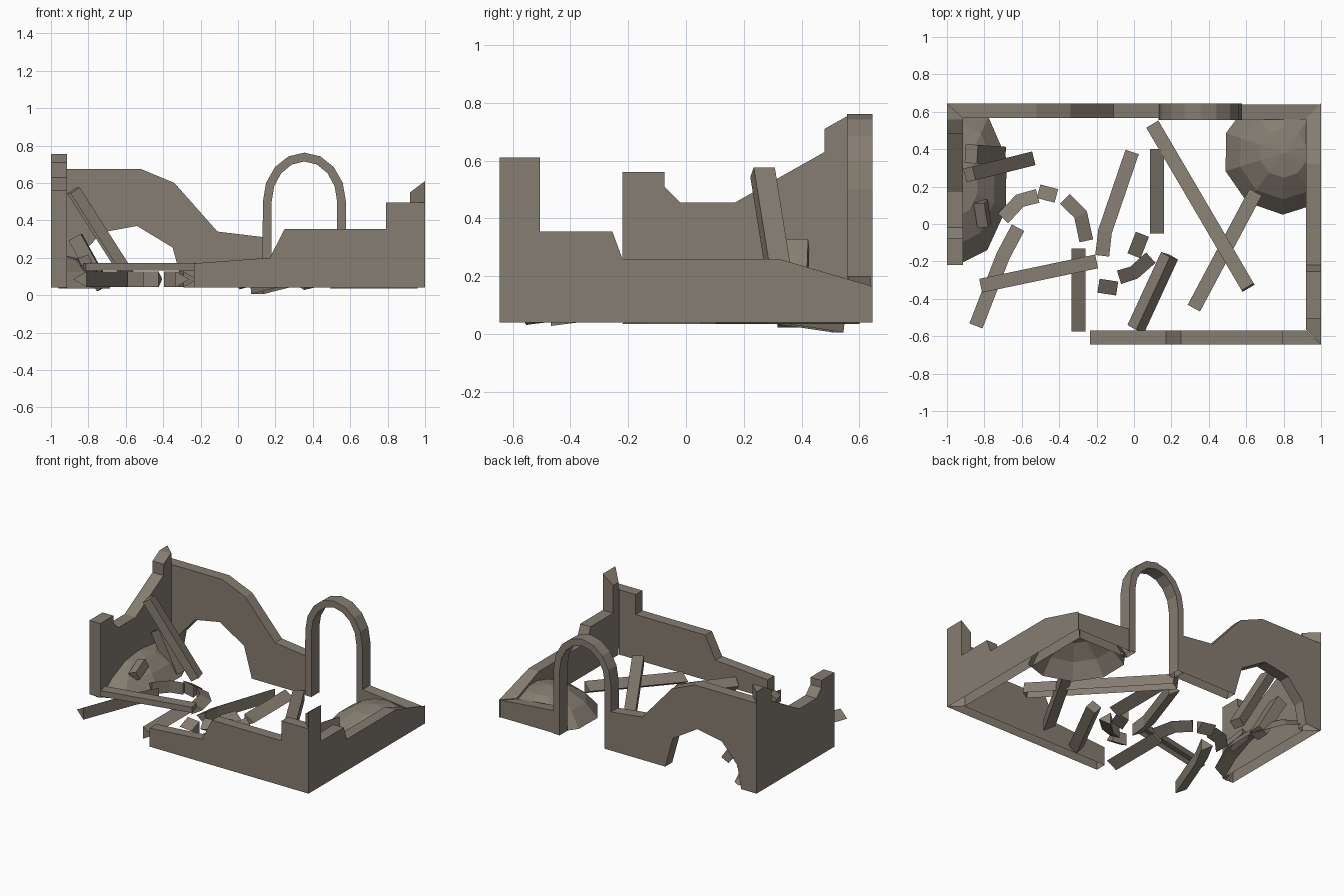
import bpy, bmesh, math
from mathutils import Vector, Matrix

if "Cube" in bpy.data.objects:
    bpy.data.objects.remove(bpy.data.objects["Cube"])

stone = bpy.data.materials.new("weathered stone")
stone.diffuse_color = (0.235, 0.205, 0.165, 1)
stone.use_nodes = True
stone.node_tree.nodes["Principled BSDF"].inputs["Base Color"].default_value = stone.diffuse_color


def finish(bm, name):
    me = bpy.data.meshes.new(name)
    bm.to_mesh(me)
    bm.free()
    me.materials.append(stone)
    bpy.context.collection.objects.link(bpy.data.objects.new(name, me))


def along_x(u, v, d): return (u, d, v)
def along_y(u, v, d): return (d, u, v)


def wall(name, pts, place, lo, hi, mitre=None, open_ends=False):
    """Extrude an outline into a wall without underside; mitre shifts inner corner points."""
    bm = bmesh.new()
    a = [bm.verts.new(place(u, v, lo)) for u, v in pts]
    b = [bm.verts.new(place(u, v, hi)) for u, v in pts]
    bm.faces.new(a)
    bm.faces.new(b[::-1])
    n = len(pts)
    for i in range(n):
        bm.faces.new((a[i], a[(i + 1) % n], b[(i + 1) % n], b[i]))
    bmesh.ops.recalc_face_normals(bm, faces=bm.faces)
    for v in bm.verts:
        if mitre:
            mitre(v.co)
    bm.normal_update()
    drop = [f for f in bm.faces if f.normal.z < -0.9 and f.calc_center_median().z < 0.05]
    if open_ends:
        drop += [f for f in bm.faces if abs(f.normal.x) > 0.3 and abs(f.normal.y) > 0.3]
    bmesh.ops.delete(bm, geom=drop, context='FACES')
    finish(bm, name)


def beam(name, p, q, w=0.075, t=0.07, roll=0, open_below=True):
    """Box stretched from p to q, optionally rolled about its length."""
    p, q = Vector(p), Vector(q)
    d = q - p
    side = d.cross(Vector((0, 0, 1))).normalized()
    up = side.cross(d).normalized()
    rot = Matrix((side, d.normalized(), up)).transposed() @ Matrix.Rotation(math.radians(roll), 3, 'Y')
    bm = bmesh.new()
    bmesh.ops.create_cube(bm, size=1)
    if open_below:
        bm.normal_update()
        bmesh.ops.delete(bm, geom=[f for f in bm.faces if f.normal.z < -0.9], context='FACES')
    for v in bm.verts:
        v.co = (p + q) / 2 + rot @ Vector((v.co.x * w, v.co.y * d.length, v.co.z * t))
    finish(bm, name)


def wedge(name, path, w=0.075, t=0.085):
    """Three-sided bar along a path, sharp edge on the left, upright face on the right."""
    P = [Vector(p) for p in path]
    bm = bmesh.new()
    rings = []
    for i, p in enumerate(P):
        d = P[min(i + 1, len(P) - 1)] - P[max(i - 1, 0)]
        n = Vector((-d.y, d.x, 0)).normalized() * w / 2
        h = Vector((0, 0, t / 2))
        rings.append([bm.verts.new(c) for c in (p + n, p - n - h, p - n + h)])
    for r, s in zip(rings, rings[1:]):
        for k in range(3):
            bm.faces.new((r[k], r[(k + 1) % 3], s[(k + 1) % 3], s[k]))
    bm.faces.new(rings[0])
    bm.faces.new(rings[-1])
    bmesh.ops.recalc_face_normals(bm, faces=bm.faces)
    finish(bm, name)


def mound(name, c, r, x_lim, y_max, turn=0):
    """Low rubble heap: rings shrinking to a peak, open below, trimmed at the walls."""
    bm = bmesh.new()
    n = 10
    rings = [[bm.verts.new((c[0] + r[0] * k * math.cos(turn + math.tau * i / n),
                            c[1] + r[1] * k * math.sin(turn + math.tau * i / n),
                            c[2] + r[2] * h)) for i in range(n)]
             for k, h in ((1, 0), (0.75, 0.5), (0.4, 0.88))]
    top = bm.verts.new((c[0], c[1], c[2] + r[2]))
    for i in range(n):
        j = (i + 1) % n
        for a, b in zip(rings, rings[1:]):
            bm.faces.new((a[i], a[j], b[j], b[i]))
        bm.faces.new((rings[-1][i], rings[-1][j], top))
    for co, no in (((x_lim, 0, 0), (math.copysign(1, x_lim), 0, 0)), ((0, y_max, 0), (0, 1, 0))):
        g = bm.verts[:] + bm.edges[:] + bm.faces[:]
        bmesh.ops.bisect_plane(bm, geom=g, plane_co=co, plane_no=no, clear_outer=True)
    finish(bm, name)


# Mitre rules for the wall corners
def front_mitre(c):
    if c.y > -0.6 and c.x > 0.95: c.x = 0.92


def back_mitre(c):
    if c.y < 0.6 and abs(c.x) > 0.95: c.x = math.copysign(0.918, c.x)


def left_mitre(c):
    if c.x > -0.95 and c.y > 0.6: c.y = 0.567


def right_mitre(c):
    if c.x < 0.95:
        if c.z > 0.6: c.z = 0.55  # corner stub slopes inward
        if abs(c.y) > 0.6: c.y = math.copysign(0.565, c.y)


# Broken outer walls
wall("front_wall", [(-0.235, 0.04), (1, 0.04), (1, 0.495), (0.79, 0.495), (0.79, 0.355),
                    (0.25, 0.355), (0.17, 0.2), (-0.235, 0.17)], along_x, -0.645, -0.57, front_mitre, True)
wall("right_wall", [(-0.645, 0.04), (0.645, 0.04), (0.645, 0.165), (0.32, 0.26), (-0.22, 0.26),
                    (-0.255, 0.355), (-0.505, 0.355), (-0.505, 0.61), (-0.645, 0.61)],
     along_y, 0.92, 1, right_mitre)
wall("left_wall", [(-0.22, 0.04), (0.645, 0.04), (0.645, 0.755), (0.56, 0.755), (0.48, 0.71), (0.48, 0.63),
                   (0.17, 0.455), (-0.02, 0.455), (-0.075, 0.51), (-0.075, 0.56), (-0.22, 0.56)],
     along_y, -1, -0.915, left_mitre)
wall("back_wall_breached", [(-1, 0.04), (-0.88, 0.04), (-0.85, 0.2), (-0.73, 0.335), (-0.54, 0.37),
                            (-0.35, 0.255), (-0.29, 0.04), (0.14, 0.04), (0.14, 0.31), (-0.11, 0.34),
                            (-0.34, 0.6), (-0.52, 0.675), (-1, 0.675)], along_x, 0.567, 0.645, back_mitre, True)
wall("back_wall_low", [(0.56, 0.04), (1, 0.04), (1, 0.16), (0.56, 0.2)], along_x, 0.56, 0.638, back_mitre, True)


# Standing doorway arch
def arc(rx, rz):
    return [(0.355 - rx * math.cos(math.pi * i / 8), 0.5 + rz * math.sin(math.pi * i / 8)) for i in range(9)]


wall("doorway_arch", [(0.13, 0.04)] + arc(0.222, 0.262) + [(0.577, 0.04), (0.53, 0.04)]
     + arc(0.175, 0.215)[::-1] + [(0.18, 0.04)], along_x, 0.557, 0.645)

# Rubble heaps in the corners
mound("right_rubble_heap", (0.8, 0.38, 0.035), (0.325, 0.33, 0.19), 0.96, 0.6, 0.3)
mound("left_rubble_heap", (-0.94, 0.22, 0.035), (0.27, 0.44, 0.18), -0.96, 0.6, 0.3)

# Fallen beams
beam("leaning_beam", (-0.88, 0.265, 0.56), (-0.56, 0.345, 0.06), 0.075, 0.06)
beam("leaning_short_beam", (-0.87, 0.375, 0.31), (-0.72, 0.365, 0.04), 0.1, 0.075)
beam("long_beam", (0.1, 0.53, 0.04), (0.61, -0.34, 0.17))
wedge("crossing_beam", [(0.32, -0.45, 0.07), (0.65, 0.17, 0.15)])
wedge("middle_beam", [(0.123, 0.4, 0.085), (0.123, -0.05, 0.085)])
wedge("entrance_beam", [(-0.297, -0.13, 0.085), (-0.297, -0.575, 0.085)])
beam("tilted_beam", (0.19, -0.17, 0.13), (0.01, -0.56, 0.08), 0.07, 0.07, 40, False)
beam("resting_plank", (-0.82, -0.33, 0.152), (-0.2, -0.2, 0.152), 0.075, 0.04)

# Fallen arch pieces
Z = 0.085
wedge("bent_inner_beam", [(-0.17, -0.17, Z), (-0.155, -0.04, Z), (-0.01, 0.385, Z)])
wedge("bent_outer_beam", [(-0.845, -0.545, Z), (-0.7, -0.17, Z), (-0.62, -0.02, Z)])
wedge("arch_fragment_a", [(-0.7, 0.03, Z), (-0.61, 0.125, Z), (-0.515, 0.15, Z)])
wedge("arch_fragment_b", [(-0.51, 0.175, Z), (-0.415, 0.15, Z)])
wedge("arch_fragment_c", [(-0.37, 0.135, Z), (-0.285, 0.05, Z), (-0.255, -0.09, Z)])
wedge("arch_fragment_d", [(0.045, -0.055, Z), (0, -0.17, Z)])
wedge("arch_fragment_e", [(0.09, -0.18, Z), (0.0, -0.26, Z), (-0.08, -0.285, Z)])
wedge("arch_fragment_f", [(-0.09, -0.345, Z), (-0.19, -0.33, Z)])
beam("heap_stone", (-0.82, 0.12, 0.18), (-0.8, -0.01, 0.14), 0.06, 0.06, 20, False)
